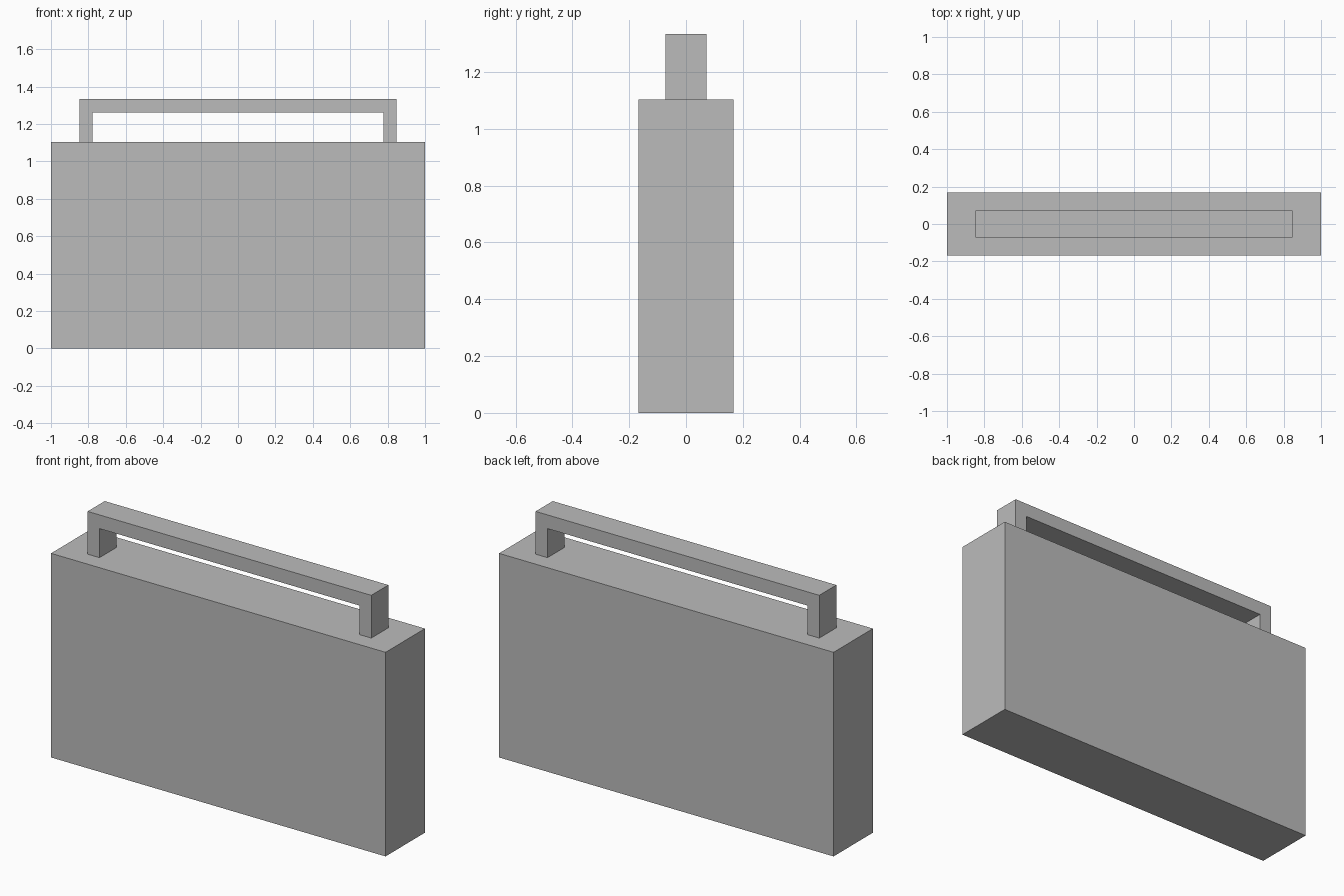
import bpy
import bmesh

if "Cube" in bpy.data.objects:
    bpy.data.objects.remove(bpy.data.objects["Cube"])

grey = bpy.data.materials.new("plain grey")
grey.diffuse_color = (0.5, 0.5, 0.5, 1)
grey.use_nodes = True
grey.node_tree.nodes["Principled BSDF"].inputs["Base Color"].default_value = grey.diffuse_color


def extruded(name, profile, half_depth):
    """Extrude an x-z outline along y, centred on y = 0."""
    bm = bmesh.new()
    face = bm.faces.new([bm.verts.new((x, -half_depth, z)) for x, z in profile])
    back = bmesh.ops.extrude_face_region(bm, geom=[face])["geom"]
    moved = [v for v in back if isinstance(v, bmesh.types.BMVert)]
    bmesh.ops.translate(bm, verts=moved, vec=(0, 2 * half_depth, 0))
    bmesh.ops.recalc_face_normals(bm, faces=bm.faces)
    mesh = bpy.data.meshes.new(name)
    bm.to_mesh(mesh)
    bm.free()
    mesh.materials.append(grey)
    obj = bpy.data.objects.new(name, mesh)
    bpy.context.collection.objects.link(obj)
    return obj


# Case body
TOP = 1.103
extruded("case_body", [(-1, 0), (1, 0), (1, TOP), (-1, TOP)], 0.168)

# Square-cornered carrying handle: one half of the outline, mirrored
half = [(0.777, 1.26), (0.777, TOP), (0.848, TOP), (0.848, 1.334)]
extruded("handle", half + [(-x, z) for x, z in reversed(half)], 0.073)
